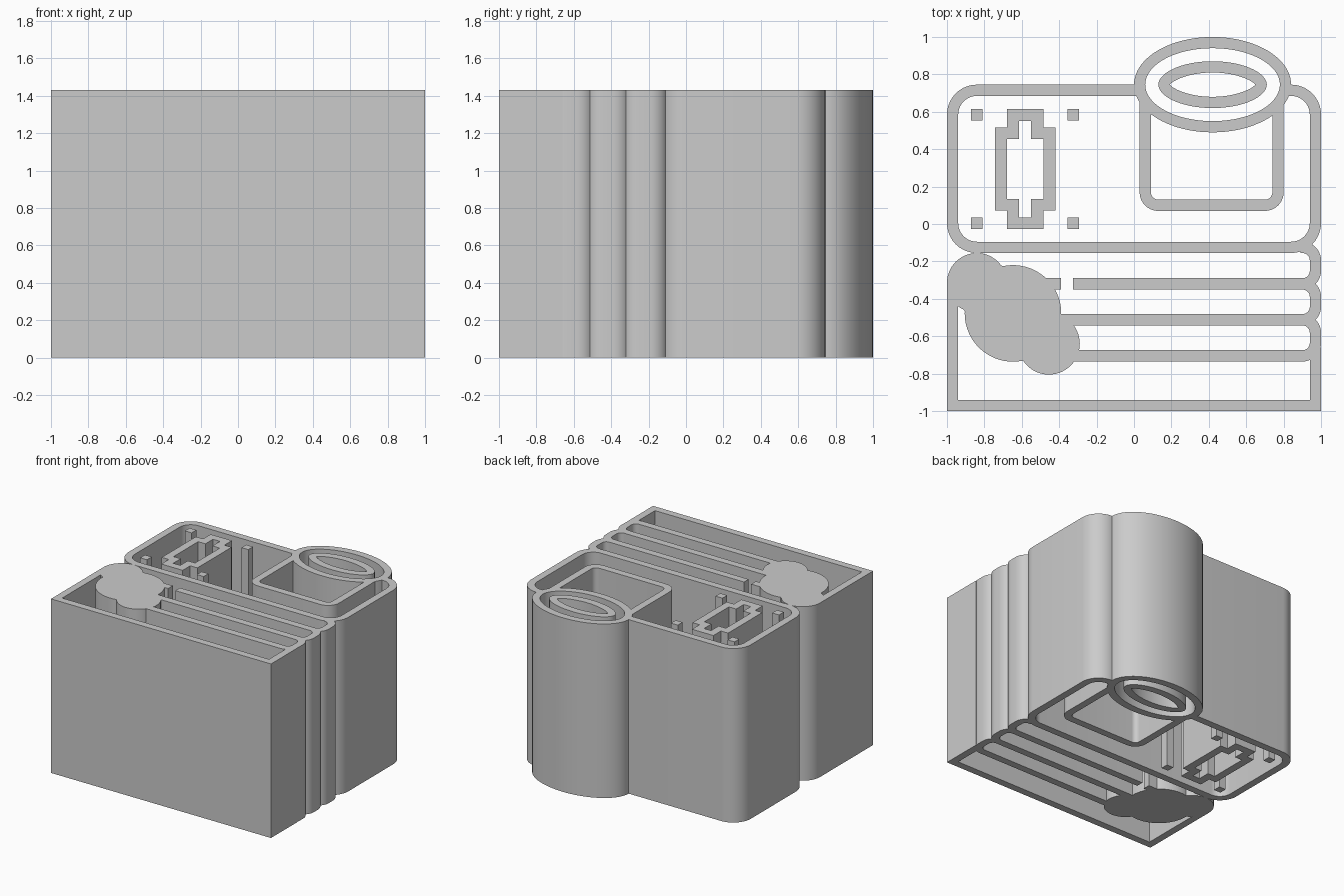
import bpy, bmesh, math
from mathutils import Vector

if "Cube" in bpy.data.objects:
    bpy.data.objects.remove(bpy.data.objects["Cube"])

H = 1.43   # height of every wall
W = 0.06   # wall thickness


def extrude(name, pts, cells):
    """Upright solid from flat cells: caps plus a side wall on each outline edge."""
    n = len(pts)
    verts = [(p[0], p[1], z) for z in (0, H) for p in pts]
    faces = [list(c) for c in cells] + [[i + n for i in c] for c in cells]
    count = {}
    for c in cells:
        for a, b in zip(c, list(c[1:]) + [c[0]]):
            count.setdefault(frozenset((a, b)), []).append((a, b))
    faces += [[e[0][0], e[0][1], e[0][1] + n, e[0][0] + n]
              for e in count.values() if len(e) == 1]
    me = bpy.data.meshes.new(name)
    me.from_pydata(verts, [], faces)
    bm = bmesh.new()
    bm.from_mesh(me)
    bmesh.ops.recalc_face_normals(bm, faces=bm.faces[:])
    bm.to_mesh(me)
    bm.free()
    ob = bpy.data.objects.new(name, me)
    bpy.context.collection.objects.link(ob)
    bpy.ops.object.select_all(action='DESELECT')
    bpy.context.view_layer.objects.active = ob
    ob.select_set(True)
    bpy.ops.object.shade_smooth_by_angle(angle=math.radians(30))
    return ob


def band(name, outer, inner, closed):
    """Strip between two matching outlines."""
    n = len(outer)
    cells = [(i, (i + 1) % n, n + (i + 1) % n, n + i)
             for i in range(n if closed else n - 1)]
    return extrude(name, list(outer) + list(inner), cells)


def rounded(pts, r, steps=10):
    """Open path with right-angle corners rounded to radius r."""
    pts = [Vector(p) for p in pts]
    out = [pts[0]]
    for a, p, b in zip(pts, pts[1:], pts[2:]):
        u, v = (a - p).normalized() * r, (b - p).normalized() * r
        for k in range(steps + 1):
            t = math.pi / 2 * k / steps
            out.append(p + u * (1 - math.sin(t)) + v * (1 - math.cos(t)))
    return out + [pts[-1]]


def wall(name, pts):
    """Wall of thickness W along an open path, mitred at the corners."""
    pts = [Vector(p) for p in pts]
    left, right = [], []
    for i, p in enumerate(pts):
        d0 = (p - pts[i - 1]).normalized() if i else (pts[1] - p).normalized()
        d1 = (pts[i + 1] - p).normalized() if i < len(pts) - 1 else d0
        n0, n1 = Vector((-d0.y, d0.x)), Vector((-d1.y, d1.x))
        m = (n0 + n1) / (1 + n0.dot(n1)) * W / 2
        left.append(p + m)
        right.append(p - m)
    return band(name, left, right, False)


def oval(cx, cy, a, b, power=1.0, n=80):
    """Oval outline; power above 1 gives pointed ends."""
    out = []
    for k in range(n):
        t = 2 * math.pi * k / n
        s = math.sin(t)
        out.append((cx + a * math.cos(t), cy + b * math.copysign(abs(s) ** power, s)))
    return out


def block(name, x0, x1, y0, y1):
    return extrude(name, [(x0, y0), (x1, y0), (x1, y1), (x0, y1)], [(0, 1, 2, 3)])


# Upper body frame, open where the oval ring meets it
wall("upper_frame", rounded([(0.03, 0.715), (-0.97, 0.715), (-0.97, -0.125),
                             (0.97, -0.125), (0.97, 0.715), (0.815, 0.715)], 0.13))

# Oval ring and the pointed slot ring inside it
band("oval_ring", oval(0.42, 0.745, 0.42, 0.255), oval(0.42, 0.745, 0.36, 0.195), True)
band("slot_ring", oval(0.42, 0.745, 0.29, 0.125, 1.04),
     oval(0.42, 0.745, 0.228, 0.065, 1.5), True)

# Pocket hanging from the oval ring
wall("pocket", rounded([(0.06, 0.655), (0.06, 0.10), (0.77, 0.10), (0.77, 0.65)], 0.07))


# Stepped ring with four corner posts
def stepped(cx, cy, xw, xn, ys, yt):
    q = [(xw, ys), (xn, ys), (xn, yt)]
    right_top = q
    left_top = [(-x, y) for x, y in reversed(q)]
    half = right_top + left_top
    return [(cx + x, cy + y) for x, y in half + [(-x, -y) for x, y in half]]


CX, CY = -0.582, 0.294
band("stepped_ring", stepped(CX, CY, 0.162, 0.097, 0.222, 0.32),
     stepped(CX, CY, 0.098, 0.032, 0.16, 0.258), True)
for i, x in enumerate((-0.84, -0.325)):
    for j, y in enumerate((0.005, 0.584)):
        block(f"corner_post_{i}{j}", x - 0.031, x + 0.031, y - 0.031, y + 0.031)

# Solid lobed block: three merged discs, traced by rays from the middle one
discs = [(-0.84, -0.315, 0.16), (-0.647, -0.478, 0.258), (-0.455, -0.64, 0.165)]
origin = Vector(discs[1][:2])
lobes = []
for k in range(180):
    t = 2 * math.pi * k / 180
    d = Vector((math.cos(t), math.sin(t)))
    reach = 0
    for x, y, r in discs:
        c = Vector((x, y)) - origin
        along = c.dot(d)
        disc = along * along - c.length_squared + r * r
        if disc >= 0:
            reach = max(reach, along + math.sqrt(disc))
    lobes.append(origin + d * reach)
extrude("lobed_block", lobes, [tuple(range(180))])

# Bars with rounded bellows folds at the right end
levels = [-0.125, -0.32, -0.512, -0.705]
for i, left_end in enumerate((-0.325, -0.45, -0.40)):
    wall(f"bellows_bar_{i}", rounded([(0.89, levels[i]), (0.97, levels[i]),
                                      (0.97, levels[i + 1]), (left_end, levels[i + 1])], 0.07))
block("bar_stub", -0.5, -0.39, -0.35, -0.29)

# Square-cornered lower case wall
wall("lower_case", [(0.97, -0.66), (0.97, -0.97), (-0.97, -0.97), (-0.97, -0.315)])
